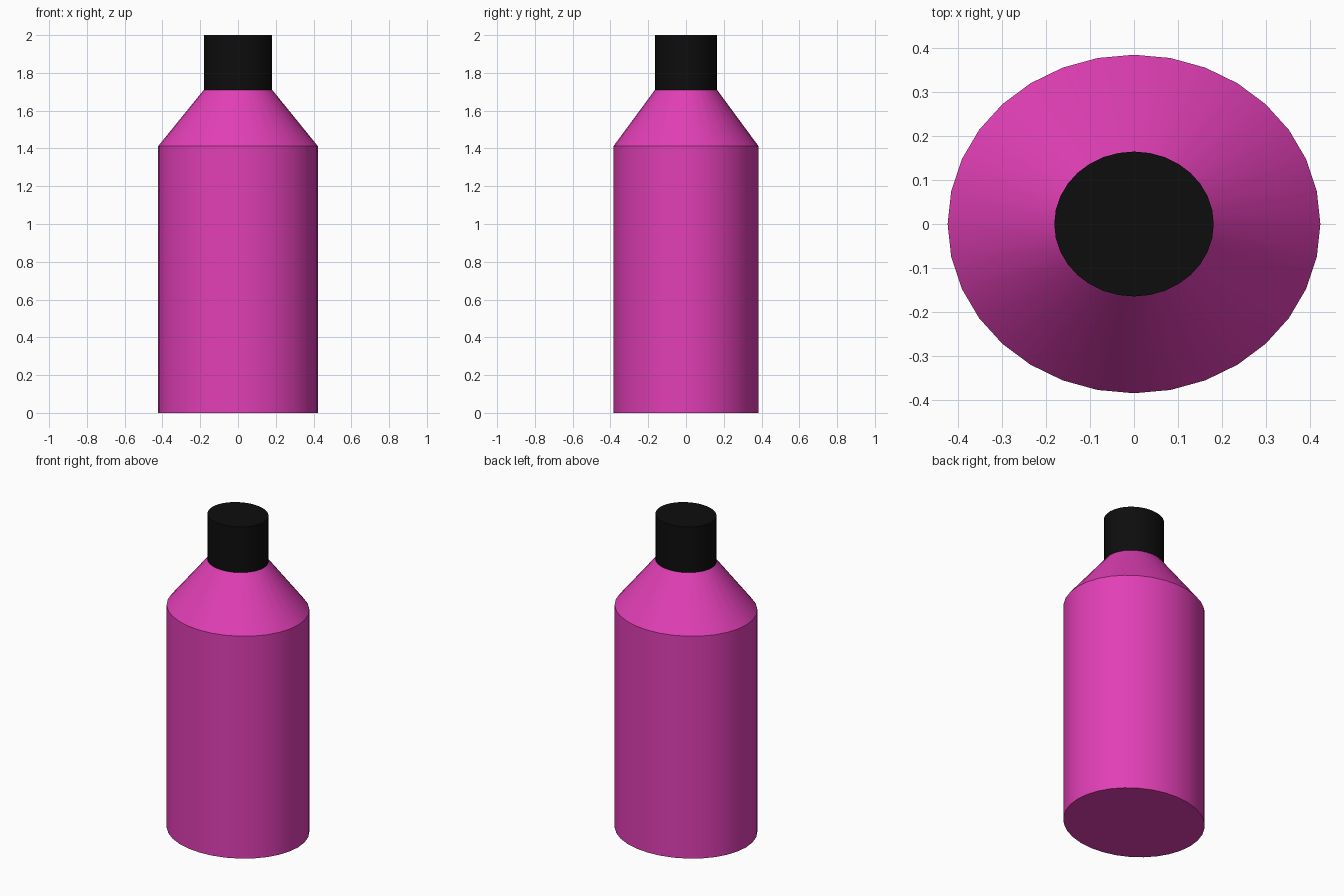
import bpy
import bmesh
import math

SIDES = 32
DEPTH_RATIO = 0.908  # oval cross-section: depth relative to width

cube = bpy.data.objects.get("Cube")
if cube:
    bpy.data.objects.remove(cube, do_unlink=True)


def make_material(name, rgb, roughness):
    mat = bpy.data.materials.new(name)
    mat.use_nodes = True
    mat.diffuse_color = (*rgb, 1)
    shader = mat.node_tree.nodes["Principled BSDF"]
    shader.inputs["Base Color"].default_value = (*rgb, 1)
    shader.inputs["Roughness"].default_value = roughness
    return mat


def make_lathe(name, profile, material):
    """Closed oval solid from (half width, height) points, bottom to top."""
    bm = bmesh.new()
    rings = []
    for radius, z in profile:
        angles = [math.tau * i / SIDES for i in range(SIDES)]
        rings.append([bm.verts.new((radius * math.cos(a),
                                    radius * DEPTH_RATIO * math.sin(a), z))
                      for a in angles])
    for low, high in zip(rings, rings[1:]):
        for i in range(SIDES):
            j = (i + 1) % SIDES
            bm.faces.new((low[i], low[j], high[j], high[i]))
    bm.faces.new(rings[0][::-1])
    bm.faces.new(rings[-1])
    mesh = bpy.data.meshes.new(name)
    bm.to_mesh(mesh)
    bm.free()
    mesh.materials.append(material)
    obj = bpy.data.objects.new(name, mesh)
    bpy.context.collection.objects.link(obj)
    # Smooth around the walls, crisp at the shoulder and rims
    bpy.ops.object.select_all(action="DESELECT")
    obj.select_set(True)
    bpy.context.view_layer.objects.active = obj
    bpy.ops.object.shade_smooth_by_angle(angle=math.radians(30))
    return obj


pink = make_material("magenta pink", (0.76, 0.05, 0.47), 0.5)
black = make_material("cap black", (0.004, 0.004, 0.004), 0.5)

# Bottle with straight walls and a sloping shoulder
make_lathe("bottle_body", [(0.423, 0), (0.423, 1.412), (0.181, 1.71)], pink)

# Cylindrical cap
make_lathe("cap", [(0.181, 1.71), (0.181, 2)], black)
